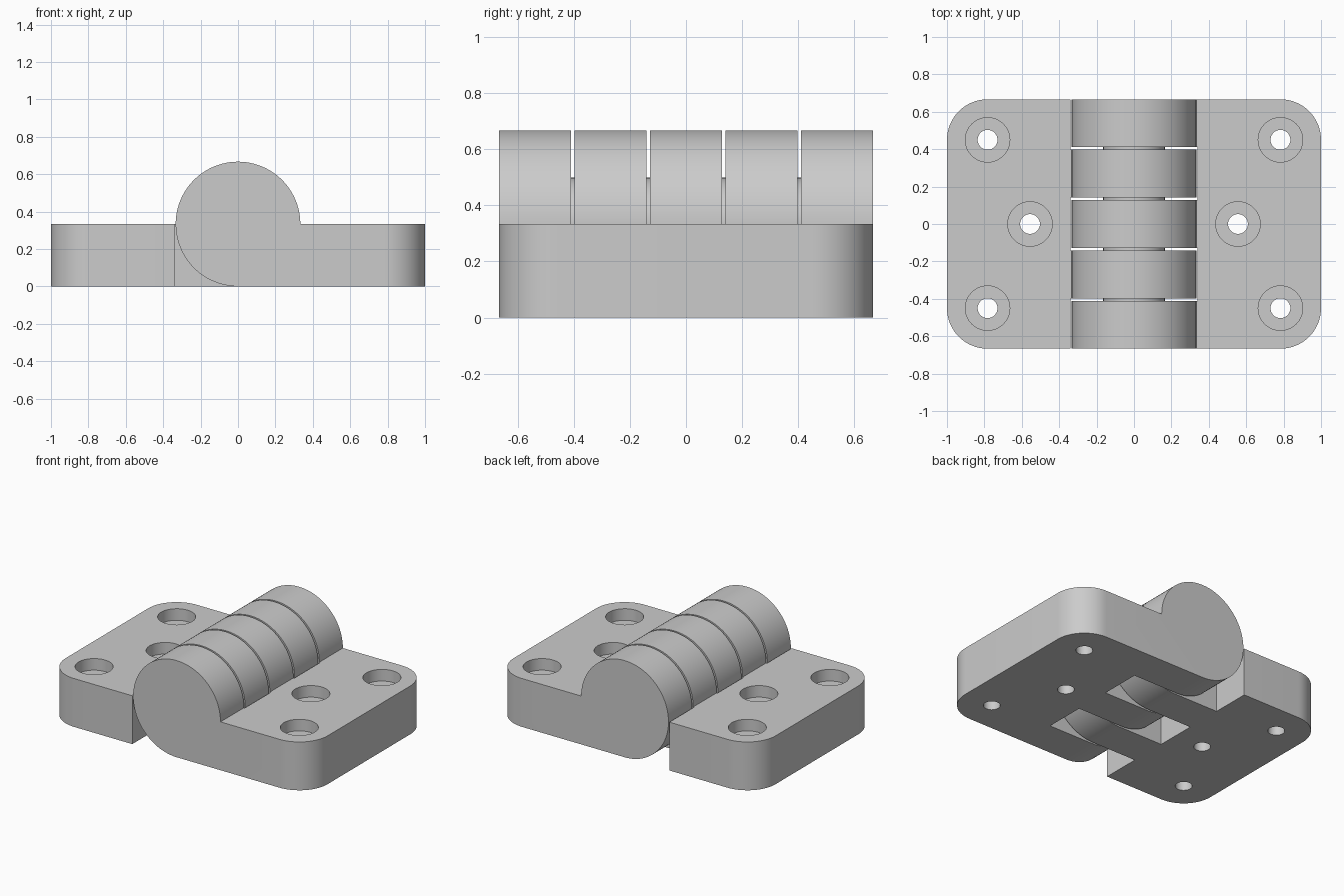
import bpy, bmesh, math
from mathutils import Matrix

cube = bpy.data.objects.get("Cube")
if cube:
    bpy.data.objects.remove(cube, do_unlink=True)

R = 1 / 3            # knuckle radius, axis height and leaf thickness
HALF = 2 / 3         # half length along the hinge axis
GAP = 0.013          # clearance between knuckles
WALL = 0.34          # inner wall of the leaf notches
CORNER = 0.217
WIDTH = (2 * HALF - 4 * GAP) / 5
PITCH = WIDTH + GAP

grey = bpy.data.materials.new("Grey plastic")
grey.use_nodes = True
grey.diffuse_color = (0.6, 0.6, 0.6, 1)
grey.node_tree.nodes["Principled BSDF"].inputs["Base Color"].default_value = (0.6, 0.6, 0.6, 1)


def make_object(name, bm):
    bmesh.ops.recalc_face_normals(bm, faces=bm.faces[:])
    mesh = bpy.data.meshes.new(name)
    bm.to_mesh(mesh)
    bm.free()
    mesh.materials.append(grey)
    obj = bpy.data.objects.new(name, mesh)
    bpy.context.collection.objects.link(obj)
    return obj


def activate(obj):
    bpy.ops.object.select_all(action="DESELECT")
    obj.select_set(True)
    bpy.context.view_layer.objects.active = obj


def smooth(obj):
    activate(obj)
    bpy.ops.object.shade_smooth_by_angle(angle=math.radians(30))


def leaf_body(side):
    """Plate and barrel swept as one profile, with rounded outer corners."""
    bm = bmesh.new()
    steps = 72
    arc = [math.radians(270 * i / steps) for i in range(steps + 1)]
    profile = [(R * math.cos(a), R + R * math.sin(a)) for a in arc]
    profile[-1] = (0, 0)
    profile += [(1, 0), (1, R)]
    face = bm.faces.new([bm.verts.new((side * x, -HALF, z)) for x, z in profile])
    sweep = bmesh.ops.extrude_face_region(bm, geom=[face], use_keep_orig=True)
    moved = [g for g in sweep["geom"] if isinstance(g, bmesh.types.BMVert)]
    bmesh.ops.translate(bm, vec=(0, 2 * HALF, 0), verts=moved)
    bmesh.ops.recalc_face_normals(bm, faces=bm.faces[:])
    corners = [e for e in bm.edges
               if all(abs(v.co.x) > 0.99 for v in e.verts)
               and abs(e.verts[0].co.z - e.verts[1].co.z) > 0.1]
    bmesh.ops.bevel(bm, geom=corners, offset=CORNER, segments=16,
                    profile=0.5, affect="EDGES")
    return bm


def add_screw_hole(bm, x, y, n=40):
    """Stepped plug for a through hole with a counterbore."""
    floor = R - 0.08
    rings = []
    for r, z in [(0.053, -0.1), (0.053, floor), (0.119, floor), (0.119, 0.5)]:
        rings.append([bm.verts.new((x + r * math.cos(math.tau * i / n),
                                    y + r * math.sin(math.tau * i / n), z))
                      for i in range(n)])
    for low, high in zip(rings, rings[1:]):
        for i in range(n):
            j = (i + 1) % n
            bm.faces.new((low[i], low[j], high[j], high[i]))
    bm.faces.new(rings[0])
    bm.faces.new(rings[-1])


def make_leaf(name, side, notches):
    leaf = make_object(name, leaf_body(side))
    bm = bmesh.new()
    # Notches for the other leaf's knuckles
    for k in notches:
        low = k * PITCH - WIDTH / 2 - GAP
        high = k * PITCH + WIDTH / 2 + GAP
        if abs(k) == 2:
            low, high = (low, HALF + 0.1) if k > 0 else (-HALF - 0.1, high)
        box = Matrix.Translation((side * (WALL - 0.5), (low + high) / 2, 0.4))
        bmesh.ops.create_cube(bm, size=1, matrix=box @ Matrix.Diagonal((1, high - low, 1, 1)))
    # Screw holes
    for x, y in [(0.783, -0.45), (0.783, 0.45), (0.556, 0)]:
        add_screw_hole(bm, side * x, y)
    cutter = make_object("leaf_cutter", bm)
    cutter.hide_render = True
    mod = leaf.modifiers.new("Cut", "BOOLEAN")
    mod.operation = "DIFFERENCE"
    mod.solver = "EXACT"
    mod.object = cutter
    activate(leaf)
    bpy.ops.object.modifier_apply(modifier=mod.name)
    bpy.data.objects.remove(cutter, do_unlink=True)
    smooth(leaf)


# Two interlocking leaves
make_leaf("left_leaf", 1, [-1, 1])
make_leaf("right_leaf", -1, [-2, 0, 2])

# Hinge pin, seen in the gaps between knuckles
bm = bmesh.new()
turn = Matrix.Translation((0, 0, R)) @ Matrix.Rotation(math.pi / 2, 4, "X")
bmesh.ops.create_cone(bm, cap_ends=True, segments=48, radius1=0.165, radius2=0.165,
                      depth=2 * HALF - WIDTH, matrix=turn)
smooth(make_object("hinge_pin", bm))
